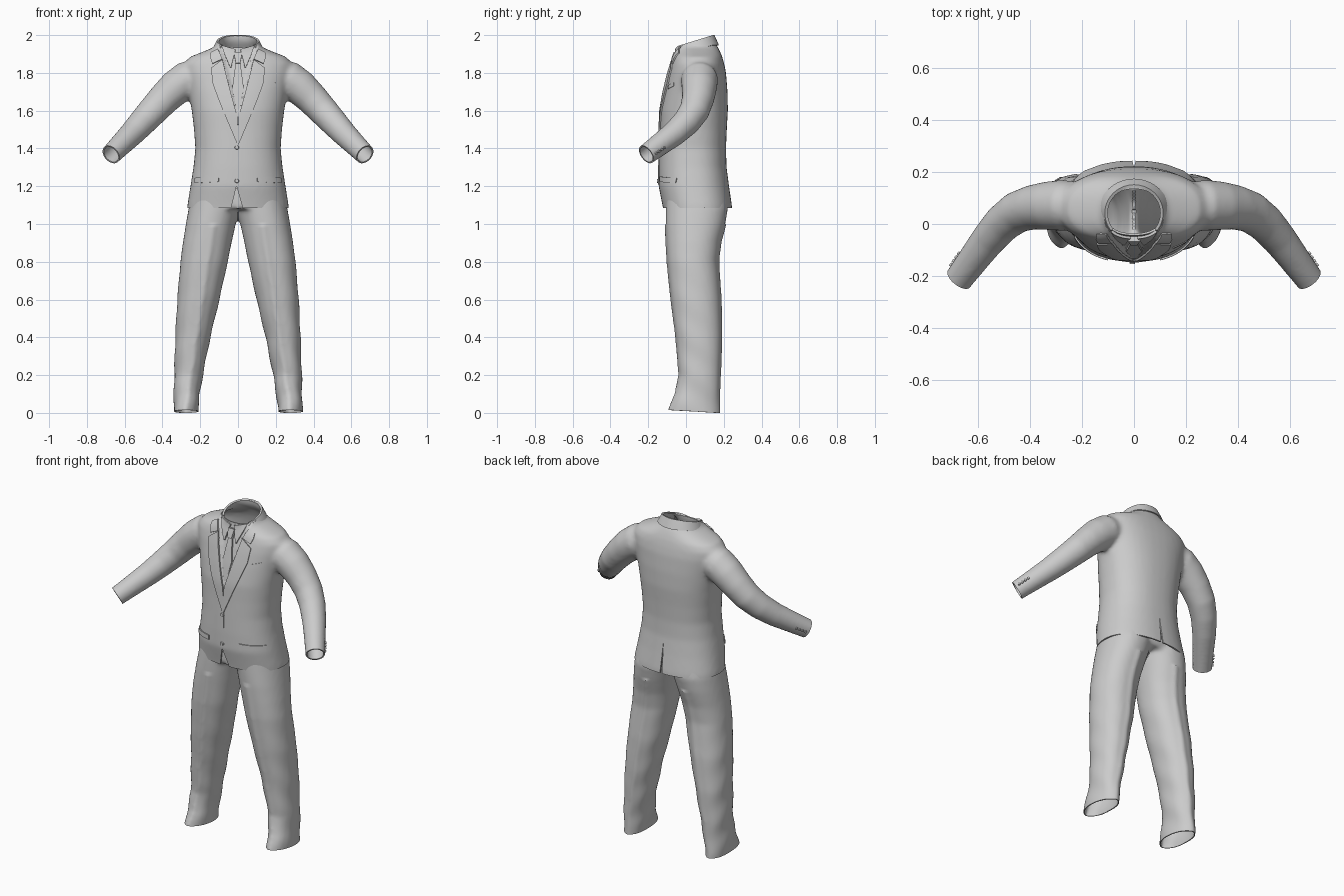
import bpy, bmesh, math
from mathutils import Vector
from mathutils.bvhtree import BVHTree

cube = bpy.data.objects.get("Cube")
if cube:
    bpy.data.objects.remove(cube, do_unlink=True)

cloth = bpy.data.materials.new("plain grey cloth")
cloth.use_nodes = True
cloth.diffuse_color = (0.6, 0.6, 0.6, 1)
cloth.node_tree.nodes["Principled BSDF"].inputs["Base Color"].default_value = (0.6, 0.6, 0.6, 1)


def make_object(name, bm):
    bmesh.ops.recalc_face_normals(bm, faces=bm.faces)
    mesh = bpy.data.meshes.new(name)
    bm.to_mesh(mesh)
    bm.free()
    obj = bpy.data.objects.new(name, mesh)
    bpy.context.collection.objects.link(obj)
    mesh.materials.append(cloth)
    return obj


def apply_mods(obj):
    bpy.context.view_layer.objects.active = obj
    for mod in list(obj.modifiers):
        bpy.ops.object.modifier_apply(modifier=mod.name)


def smooth(obj, degrees=40):
    bpy.ops.object.select_all(action='DESELECT')
    obj.select_set(True)
    bpy.context.view_layer.objects.active = obj
    bpy.ops.object.shade_smooth_by_angle(angle=math.radians(degrees))


def loft(bm, rings):
    loops = [[bm.verts.new(p) for p in ring] for ring in rings]
    n = len(loops[0])
    for a, b in zip(loops, loops[1:]):
        for i in range(n):
            bm.faces.new((a[i], a[(i + 1) % n], b[(i + 1) % n], b[i]))
    bm.faces.new(loops[0][::-1])
    bm.faces.new(loops[-1])


def oval(z, x0, x1, y0, y1, power=2.3, n=40):
    pts = []
    for i in range(n):
        t = 2 * math.pi * i / n
        c, s = math.cos(t), math.sin(t)
        px = math.copysign(abs(c) ** (2 / power), c)
        py = math.copysign(abs(s) ** (2 / power), s)
        pts.append(((x0 + x1 + (x1 - x0) * px) / 2, (y0 + y1 + (y1 - y0) * py) / 2, z))
    return pts


def tube(bm, path, n=24):
    pts = [Vector(p[:3]) for p in path]
    rings = []
    for i, p in enumerate(pts):
        t = (pts[min(i + 1, len(pts) - 1)] - pts[max(i - 1, 0)]).normalized()
        u = t.cross(Vector((0, 1, 0))).normalized()
        v = t.cross(u)
        r = path[i][3]
        rings.append([p + r * (u * math.cos(2 * math.pi * k / n) + v * math.sin(2 * math.pi * k / n))
                      for k in range(n)])
    loft(bm, rings)


def fuse(name, bm):
    obj = make_object(name, bm)
    rem = obj.modifiers.new("fuse", 'REMESH')
    rem.mode, rem.voxel_size = 'VOXEL', 0.012
    sm = obj.modifiers.new("soften", 'SMOOTH')
    sm.factor, sm.iterations = 0.5, 7
    apply_mods(obj)
    return obj


def trim(bm, point, normal, keep=lambda f: True):
    faces = [f for f in bm.faces if keep(f.calc_center_median())]
    geom = set(faces) | {e for f in faces for e in f.edges} | {v for f in faces for v in f.verts}
    bmesh.ops.bisect_plane(bm, geom=list(geom), plane_co=point, plane_no=normal, clear_outer=True)


def shell(obj, thickness):
    mod = obj.modifiers.new("cloth thickness", 'SOLIDIFY')
    mod.thickness, mod.offset = thickness, -1
    apply_mods(obj)


# Jacket: torso sections (z, half width, front y, back y) and two bent sleeves
TORSO = [(1.04, .272, -.115, .245), (1.1, .268, -.125, .243), (1.2, .252, -.145, .228),
         (1.3, .236, -.145, .215), (1.4, .226, -.142, .212), (1.5, .233, -.138, .216),
         (1.6, .245, -.135, .222), (1.7, .262, -.118, .22), (1.8, .285, -.095, .212),
         (1.85, .287, -.08, .202), (1.885, .255, -.07, .192), (1.91, .19, -.062, .182),
         (1.935, .13, -.06, .17), (1.97, .106, -.06, .145), (2.05, .1, -.06, .14)]
SLEEVE = [(.2, .07, 1.785, .085), (.27, .072, 1.765, .098), (.33, .07, 1.722, .094),
          (.39, .064, 1.665, .086), (.45, .045, 1.6, .08), (.505, .003, 1.54, .074),
          (.56, -.06, 1.48, .067), (.62, -.14, 1.42, .06), (.672, -.21, 1.368, .055),
          (.71, -.262, 1.33, .055)]
CUFF, CUFF_DIR = Vector((.672, -.21, 1.368)), Vector((.57, -.72, -.52)).normalized()
bm = bmesh.new()
loft(bm, [oval(z, -w, w, f, b) for z, w, f, b in TORSO])
for side in (1, -1):
    tube(bm, [(side * x, y, z, r) for x, y, z, r in SLEEVE])
jacket = fuse("jacket", bm)

bm = bmesh.new()
bm.from_mesh(jacket.data)
surface = BVHTree.FromBMesh(bm)
# Sunken shirt front between the lapels
for v in bm.verts:
    half = (v.co.z - 1.57) * 0.28
    if v.co.y < 0 and abs(v.co.x) < half:
        v.co.y += 0.016 * min(1, (half - abs(v.co.x)) / 0.014)
trim(bm, (0, .04, 1.963), (0, -.33, 1))
trim(bm, (0, 0, 1.085), (0, 0, -1))
for side in (1, -1):
    flip = Vector((side, 1, 1))
    trim(bm, CUFF * flip, CUFF_DIR * flip, lambda c: c.x * side > .5)
bm.to_mesh(jacket.data)
bm.free()
shell(jacket, .008)


# Wedge cuts: front hem opening and back vent
def wedge(name, apex, left, right, y0, y1):
    bm = bmesh.new()
    loft(bm, [[(x, y, z) for x, z in (apex, left, right)] for y in (y0, y1)])
    cutter = make_object(name, bm)
    cutter.hide_render = True
    cutter.hide_set(True)
    mod = jacket.modifiers.new(name, 'BOOLEAN')
    mod.operation, mod.object, mod.solver = 'DIFFERENCE', cutter, 'EXACT'
    apply_mods(jacket)
    bpy.data.objects.remove(cutter, do_unlink=True)


wedge("hem_cutter", (-.008, 1.2), (-.045, 1.05), (.035, 1.05), -.3, -.02)
wedge("vent_cutter", (0, 1.27), (-.008, 1.05), (.008, 1.05), .1, .4)
smooth(jacket)

# Trousers: hips plus two legs (z, inner x, outer x, front y, back y)
LEG = [(-.04, .212, .343, -.1, .176), (.03, .211, .341, -.085, .176), (.1, .202, .34, -.055, .176),
       (.2, .186, .338, -.035, .18), (.4, .146, .332, -.052, .188), (.6, .098, .322, -.078, .184),
       (.8, .054, .305, -.098, .17), (.9, .034, .292, -.103, .182), (1.0, .012, .276, -.108, .208),
       (1.08, -.01, .262, -.108, .222), (1.2, -.02, .235, -.105, .205)]
bm = bmesh.new()
for side in (1, -1):
    loft(bm, [oval(z, side * a, side * b, f, k, 2.15) for z, a, b, f, k in LEG])
loft(bm, [oval(z, -w, w, -.108, k) for z, w, k in ((1.08, .2, .2), (1.13, .235, .215), (1.22, .232, .2))])
trousers = fuse("trousers", bm)
bm = bmesh.new()
bm.from_mesh(trousers.data)
# Pressed crease and soft folds down the legs
for v in bm.verts:
    x, z = abs(v.co.x), v.co.z
    middle = .276 - .15 * max(0, z - .02)
    if z < 1.0:
        v.co.y += math.copysign(.007, v.co.y - .05) * math.exp(-((x - middle) / .018) ** 2)
        v.co.x += .003 * math.sin(z * 34 + v.co.y * 22) * (1 - z)
trim(bm, (0, .17, 0), (0, -.06, -1))
trim(bm, (0, 0, 1.19), (0, 0, 1))
bm.to_mesh(trousers.data)
bm.free()
shell(trousers, .006)
smooth(trousers)


# Plates laid on the cloth between two edge lines given as (x, z)
def along(line, t):
    f = t * (len(line) - 1)
    i = min(int(f), len(line) - 2)
    return Vector(line[i]).lerp(Vector(line[i + 1]), f - i)


def plate(name, edge_a, edge_b, thick=.008, lift=0.0, side=1, rows=16, cols=5):
    bm = bmesh.new()
    grid = []
    for r in range(rows + 1):
        a, b = along(edge_a, r / rows), along(edge_b, r / rows)
        row = []
        for c in range(cols + 1):
            p = a.lerp(b, c / cols)
            hit = surface.ray_cast(Vector((p.x * side, -1, p.y)), Vector((0, 1, 0)))[0]
            row.append(bm.verts.new((hit.x, hit.y - lift, hit.z)))
        grid.append(row)
    for a, b in zip(grid, grid[1:]):
        for i in range(cols):
            bm.faces.new((a[i], a[i + 1], b[i + 1], b[i]))
    obj = make_object(name, bm)
    mod = obj.modifiers.new("thickness", 'SOLIDIFY')
    mod.thickness, mod.offset = thick, 0
    apply_mods(obj)
    smooth(obj)


for side, tag in ((1, "left"), (-1, "right")):
    plate(tag + "_lapel", [(.082, 1.87), (.06, 1.78), (.034, 1.68), (.004, 1.57), (-.005, 1.42)],
          [(.142, 1.825), (.132, 1.74), (.095, 1.64), (.045, 1.52), (.003, 1.42)], .012, .002, side)
    plate(tag + "_collar_front", [(.105, 1.925), (.094, 1.9), (.083, 1.872)],
          [(.142, 1.905), (.146, 1.88), (.135, 1.848)], .012, .002, side)
    plate(tag + "_shirt_collar", [(.012, 1.925), (.024, 1.88), (.036, 1.83)],
          [(.086, 1.945), (.072, 1.9), (.042, 1.83)], .01, -.008, side)
    plate(tag + "_pocket_flap", [(.1, 1.252), (.225, 1.244)], [(.102, 1.224), (.225, 1.216)], .01, .001, side)
plate("chest_pocket", [(.15, 1.735), (.205, 1.75)], [(.15, 1.715), (.205, 1.73)], .006)
plate("tie_knot", [(-.022, 1.905), (-.012, 1.85)], [(.022, 1.905), (.012, 1.85)], .024, -.008)
plate("tie_blade", [(-.012, 1.855), (-.03, 1.72), (-.004, 1.58)],
      [(.012, 1.855), (.03, 1.72), (.004, 1.58)], .014, -.012)
plate("front_overlap", [(-.012, 1.43), (-.014, 1.21)], [(.004, 1.43), (.004, 1.21)], .007, 0)

# Collar band folded round the back of the neck
bm = bmesh.new()
rows = []
for rx, ry, drop in ((.101, .098, .002), (.112, .109, 0), (.122, .118, .02), (.138, .132, .052)):
    row = []
    for i in range(41):
        t = math.radians(-38 + 256 * i / 40)
        y = .042 + ry * math.sin(t)
        row.append(bm.verts.new((rx * math.cos(t), y, 1.969 + .31 * min(y - .042, .098) - drop)))
    rows.append(row)
for a, b in zip(rows, rows[1:]):
    for i in range(40):
        bm.faces.new((a[i], a[i + 1], b[i + 1], b[i]))
collar = make_object("collar_band", bm)
shell(collar, .006)
smooth(collar)


# Buttons on the front and by the cuffs
def button(name, point, outward, radius):
    bm = bmesh.new()
    bmesh.ops.create_cone(bm, cap_ends=True, segments=16, radius1=radius, radius2=radius * .8, depth=.01)
    obj = make_object(name, bm)
    obj.location = point
    obj.rotation_euler = outward.to_track_quat('Z', 'Y').to_euler()
    smooth(obj)


for i, z in enumerate((1.405, 1.228)):
    hit, normal = surface.ray_cast(Vector((-.006, -1, z)), Vector((0, 1, 0)))[:2]
    button(f"front_button_{i + 1}", hit + normal * .004, normal, .012)
for side in (1, -1):
    for i in range(4):
        target = (CUFF - CUFF_DIR * (.025 + .02 * i)) * Vector((side, 1, 1))
        outward = Vector((side * .75, .62, -.1)).normalized()
        hit, normal = surface.ray_cast(target + outward * .3, -outward)[:2]
        button(f"cuff_button_{i + 1}_{'left' if side > 0 else 'right'}", hit + normal * .002, normal, .008)
